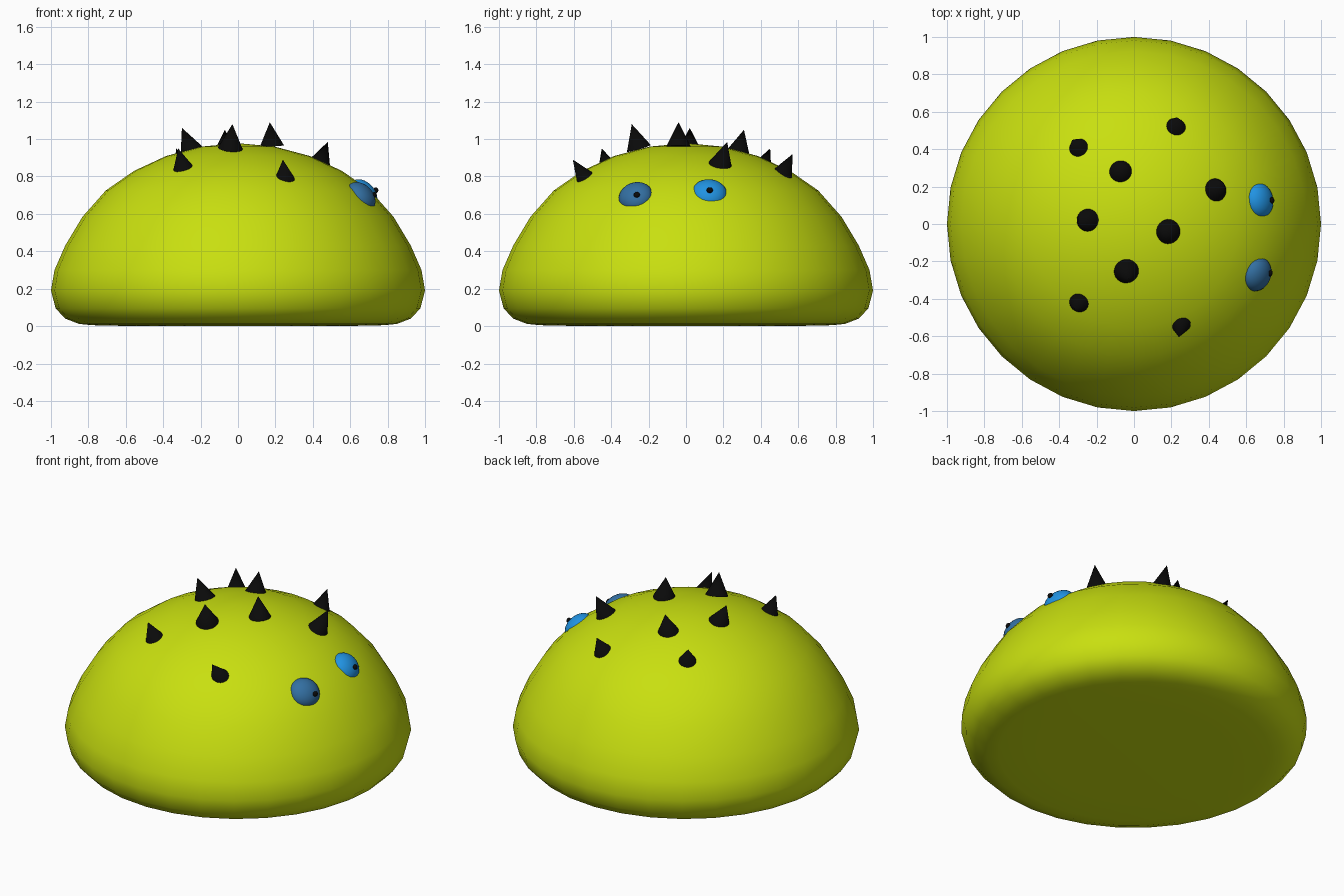
import bpy, bmesh, math
from mathutils import Vector, Matrix

if "Cube" in bpy.data.objects:
    bpy.data.objects.remove(bpy.data.objects["Cube"])


def material(name, rgb):
    m = bpy.data.materials.new(name)
    m.diffuse_color = (*rgb, 1)
    m.use_nodes = True
    m.node_tree.nodes["Principled BSDF"].inputs["Base Color"].default_value = m.diffuse_color
    return m


LIME = material("lime", (0.58, 0.74, 0.005))
BLACK = material("black", (0.003, 0.003, 0.003))
BRIGHT = material("bright blue", (0.015, 0.29, 0.76))
DULL = material("dull blue", (0.033, 0.16, 0.36))


def add_object(name, bm, mat, sharp=60):
    bmesh.ops.recalc_face_normals(bm, faces=bm.faces)
    mesh = bpy.data.meshes.new(name)
    bm.to_mesh(mesh)
    bm.free()
    ob = bpy.data.objects.new(name, mesh)
    bpy.context.collection.objects.link(ob)
    mesh.materials.append(mat)
    bpy.ops.object.select_all(action='DESELECT')
    ob.select_set(True)
    bpy.context.view_layer.objects.active = ob
    bpy.ops.object.shade_smooth_by_angle(angle=math.radians(sharp))
    return ob


# Dome body: a lathed profile with a flattened, rounded underside
profile = [(0, 0.0), (0.55, 0.0), (0.78, 0.005), (0.85, 0.012), (0.924, 0.04),
           (0.975, 0.095), (1.0, 0.19), (0.981, 0.30), (0.924, 0.43),
           (0.831, 0.585), (0.707, 0.725), (0.556, 0.83), (0.383, 0.91),
           (0.195, 0.96), (0, 0.978)]
bm = bmesh.new()
verts = [bm.verts.new((r, 0, z)) for r, z in profile]
edges = [bm.edges.new(p) for p in zip(verts, verts[1:])]
bmesh.ops.spin(bm, geom=verts + edges, axis=(0, 0, 1), cent=(0, 0, 0),
               angle=math.tau, steps=32, use_duplicate=False)
bmesh.ops.remove_doubles(bm, verts=bm.verts, dist=0.0005)
add_object("dome_body", bm, LIME)

# Spikes: base x, base y, then tip x, y, z
spikes = [(-0.29, 0.40, -0.33, 0.45, 0.95), (0.22, 0.51, 0.23, 0.57, 0.92),
          (-0.07, 0.28, -0.07, 0.31, 1.05), (0.435, 0.185, 0.48, 0.22, 0.985),
          (-0.25, 0.02, -0.30, 0.02, 1.06), (0.18, -0.04, 0.17, -0.04, 1.09),
          (-0.04, -0.255, -0.03, -0.29, 1.08), (-0.29, -0.415, -0.32, -0.45, 0.95),
          (0.25, -0.525, 0.24, -0.605, 0.89)]
for i, (bx, by, tx, ty, tz) in enumerate(spikes):
    tip = Vector((tx, ty, tz))
    axis = tip - Vector((bx, by, tz - 0.12))
    length = axis.length + 0.01
    turn = axis.to_track_quat('Z', 'Y').to_matrix().to_4x4()
    mid = tip - axis.normalized() * length / 2
    bm = bmesh.new()
    bmesh.ops.create_cone(bm, cap_ends=True, segments=24, radius1=0.066,
                          radius2=0, depth=length,
                          matrix=Matrix.Translation(mid) @ turn)
    add_object(f"spike_{i + 1}", bm, BLACK)


def ellipsoid(name, centre, radii, yaw, pitch, mat):
    bm = bmesh.new()
    m = (Matrix.Translation(centre) @ Matrix.Rotation(math.radians(yaw), 4, 'Z')
         @ Matrix.Rotation(math.radians(-pitch), 4, 'Y')
         @ Matrix.Diagonal((*radii, 1)))
    bmesh.ops.create_uvsphere(bm, u_segments=24, v_segments=16, radius=1, matrix=m)
    add_object(name, bm, mat)


# Eyes lying on the dome, with pupils looking towards +x
ellipsoid("eye_bright", (0.668, 0.125, 0.705), (0.065, 0.096, 0.09), 8, 41, BRIGHT)
ellipsoid("pupil_bright", (0.738, 0.127, 0.727), (0.012, 0.017, 0.015), 8, 15, BLACK)
ellipsoid("eye_dull", (0.656, -0.268, 0.69), (0.065, 0.094, 0.09), -21, 41, DULL)
ellipsoid("pupil_dull", (0.729, -0.263, 0.702), (0.012, 0.017, 0.015), -10, 15, BLACK)
